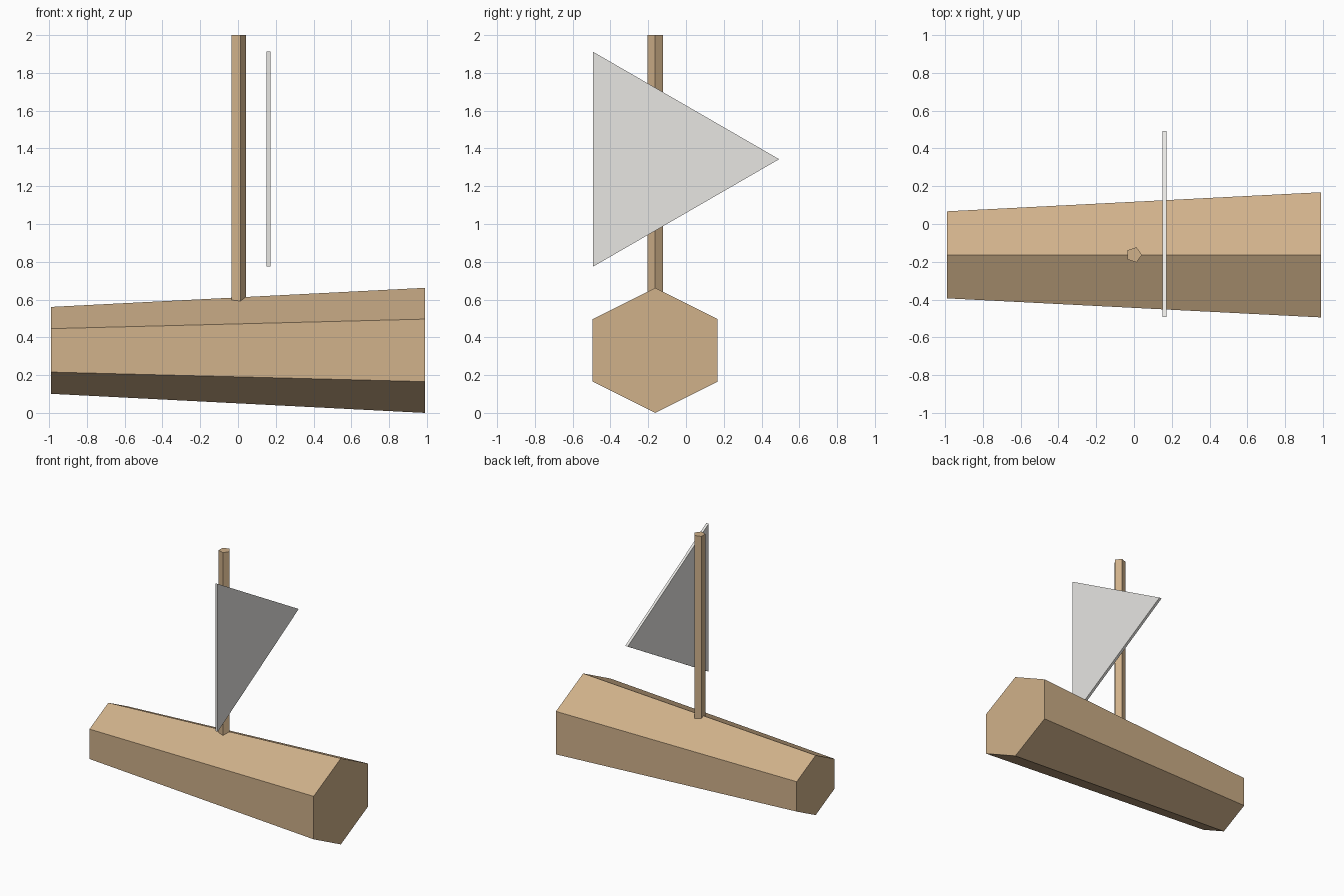
import bpy, bmesh, math
from mathutils import Vector

if "Cube" in bpy.data.objects:
    bpy.data.objects.remove(bpy.data.objects["Cube"])


def material(name, rgb):
    m = bpy.data.materials.new(name)
    m.diffuse_color = (*rgb, 1.0)
    m.use_nodes = True
    m.node_tree.nodes["Principled BSDF"].inputs["Base Color"].default_value = m.diffuse_color
    return m


wood = material("tan wood", (0.63, 0.44, 0.255))
cloth = material("off white cloth", (0.93, 0.92, 0.89))


def loft(name, start, end, mat):
    """Flat-faced solid between two matching outlines."""
    bm = bmesh.new()
    a = [bm.verts.new(p) for p in start]
    b = [bm.verts.new(p) for p in end]
    bm.faces.new(a)
    bm.faces.new(b)
    n = len(a)
    for i in range(n):
        j = (i + 1) % n
        bm.faces.new((a[i], a[j], b[j], b[i]))
    bmesh.ops.recalc_face_normals(bm, faces=bm.faces)
    mesh = bpy.data.meshes.new(name)
    bm.to_mesh(mesh)
    bm.free()
    mesh.materials.append(mat)
    obj = bpy.data.objects.new(name, mesh)
    bpy.context.collection.objects.link(obj)
    return obj


def polygon(sides, radius, turn=0.0):
    return [(radius * math.cos(turn + 2 * math.pi * i / sides),
             radius * math.sin(turn + 2 * math.pi * i / sides))
            for i in range(sides)]


CY = -0.163   # centre line of hull and mast


# Hull: tapered six-sided log, widened so it is as broad as it is tall
def hull_ring(x, radius):
    widen = 2 / math.sqrt(3)
    return [Vector((x, CY + u * widen, 0.331 + v))
            for u, v in polygon(6, radius, math.pi / 2)]


loft("hull", hull_ring(-0.99, 0.23), hull_ring(0.99, 0.331), wood)

# Mast: five-sided pole standing in the hull
mast = polygon(5, 0.042)
loft("mast", [(x, CY + y, 0.5) for x, y in mast],
     [(x, CY + y, 2.0) for x, y in mast], wood)

# Sail: thin triangular plate beside the mast
sail = polygon(3, 0.657)
loft("sail", [(0.152, y - 0.164, 1.343 + z) for y, z in sail],
     [(0.172, y - 0.164, 1.343 + z) for y, z in sail], cloth)
